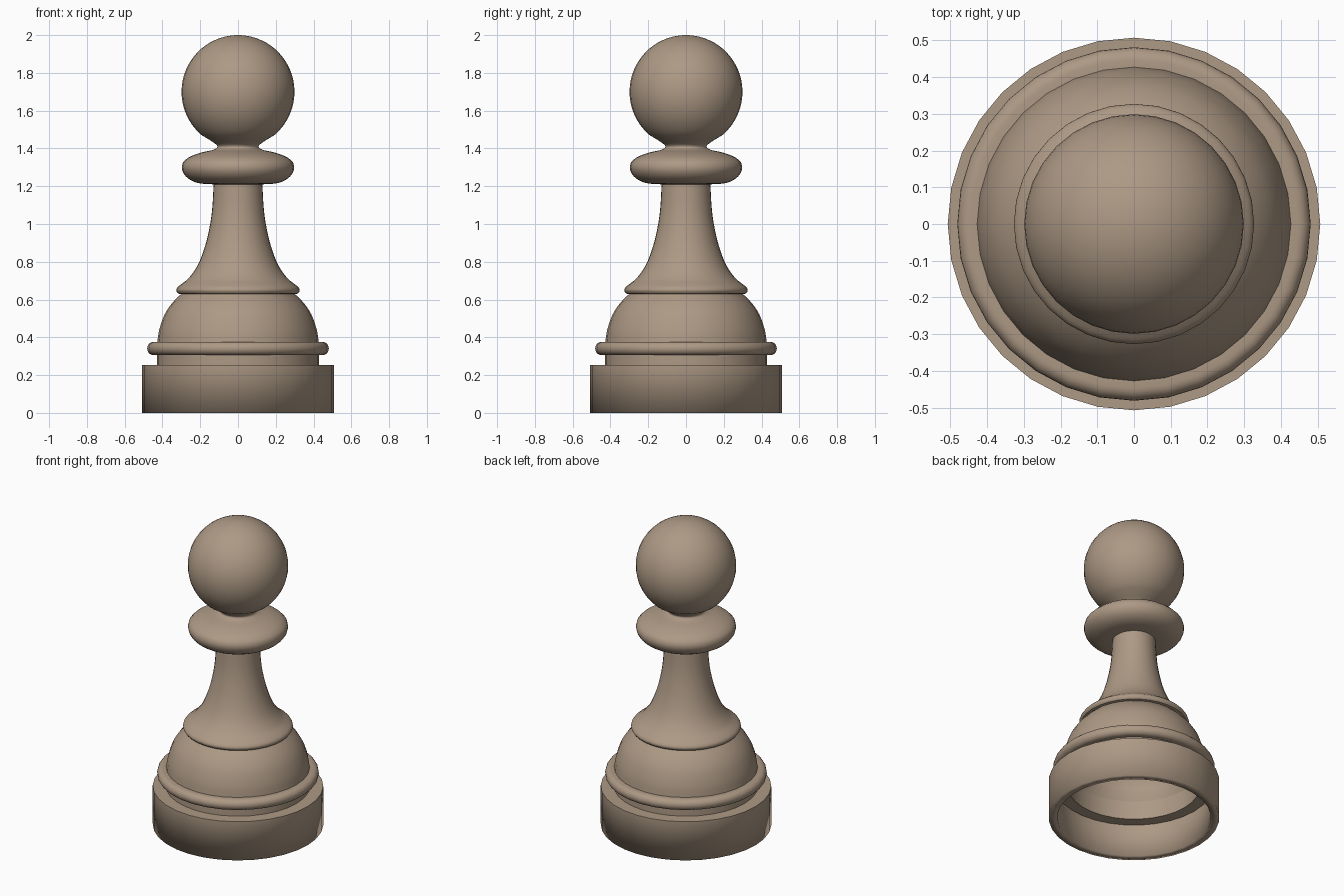
import bpy, bmesh, math
from mathutils import Vector

if "Cube" in bpy.data.objects:
    bpy.data.objects.remove(bpy.data.objects["Cube"])

SIDES = 32


def curve(pts, steps=4):
    """Smooth Catmull-Rom run through (radius, height) points."""
    p = [Vector(q) for q in pts]
    p = [2 * p[0] - p[1]] + p + [2 * p[-1] - p[-2]]
    out = []
    for i in range(1, len(p) - 2):
        a, b, c, d = p[i - 1:i + 3]
        for k in range(steps):
            t = k / steps
            out.append(0.5 * (2 * b + (c - a) * t + (2 * a - 5 * b + 4 * c - d) * t * t
                              + (3 * b - a - 3 * c + d) * t ** 3))
    return out + [p[-2]]


def arc(r, z, rr, rz, a0, a1, n):
    """Elliptical arc in the profile, angles in degrees from outward."""
    out = []
    for i in range(n + 1):
        a = math.radians(a0 + (a1 - a0) * i / n)
        out.append(Vector((r + rr * math.cos(a), z + rz * math.sin(a))))
    return out


# Profile, from the foot up
profile = [Vector((0.507, 0)), Vector((0.507, 0.254)), Vector((0.429, 0.254))]      # foot
profile += [Vector((0.429, 0.306))] + arc(0.447, 0.341, 0.034, 0.035, -90, 90, 10)  # ring
profile += curve([(0.427, 0.376), (0.417, 0.44), (0.389, 0.52), (0.35, 0.58), (0.302, 0.629)], 3)  # dome
profile += curve([(0.318, 0.632), (0.327, 0.648), (0.32, 0.665), (0.30, 0.682), (0.262, 0.713),
                  (0.217, 0.775), (0.18, 0.865), (0.153, 0.97), (0.137, 1.075), (0.129, 1.21)], 3)  # collar, stem
profile += arc(0.17, 1.302, 0.128, 0.09, -90, 0, 8)                                 # disc underside
profile += curve([(0.292, 1.325), (0.262, 1.352), (0.20, 1.377), (0.14, 1.39), (0.113, 1.402),
                  (0.113, 1.418), (0.145, 1.442)], 3)                               # disc top, neck
profile += arc(0, 1.70, 0.299, 0.30, -50, 86, 26)                                   # head

# Lathe the profile
bm = bmesh.new()
rings = []
for r, z in profile:
    rings.append([bm.verts.new((r * math.cos(2 * math.pi * i / SIDES),
                                r * math.sin(2 * math.pi * i / SIDES), z)) for i in range(SIDES)])
for a, b in zip(rings, rings[1:]):
    for i in range(SIDES):
        j = (i + 1) % SIDES
        bm.faces.new((a[i], a[j], b[j], b[i]))
tip = bm.verts.new((0, 0, 2.0))
for i in range(SIDES):
    bm.faces.new((rings[-1][i], rings[-1][(i + 1) % SIDES], tip))
mesh = bpy.data.meshes.new("pawn_body")
bm.to_mesh(mesh)
bm.free()

body = bpy.data.objects.new("pawn_body", mesh)
bpy.context.collection.objects.link(body)
wood = bpy.data.materials.new("light brown wood")
wood.diffuse_color = (0.42, 0.32, 0.235, 1)
wood.use_nodes = True
wood.node_tree.nodes["Principled BSDF"].inputs["Base Color"].default_value = wood.diffuse_color
mesh.materials.append(wood)

bpy.context.view_layer.objects.active = body
body.select_set(True)
bpy.ops.object.shade_smooth_by_angle(angle=math.radians(35))

# Hollow shell, open underneath
shell = body.modifiers.new("shell", 'SOLIDIFY')
shell.thickness = 0.05
shell.offset = -1
